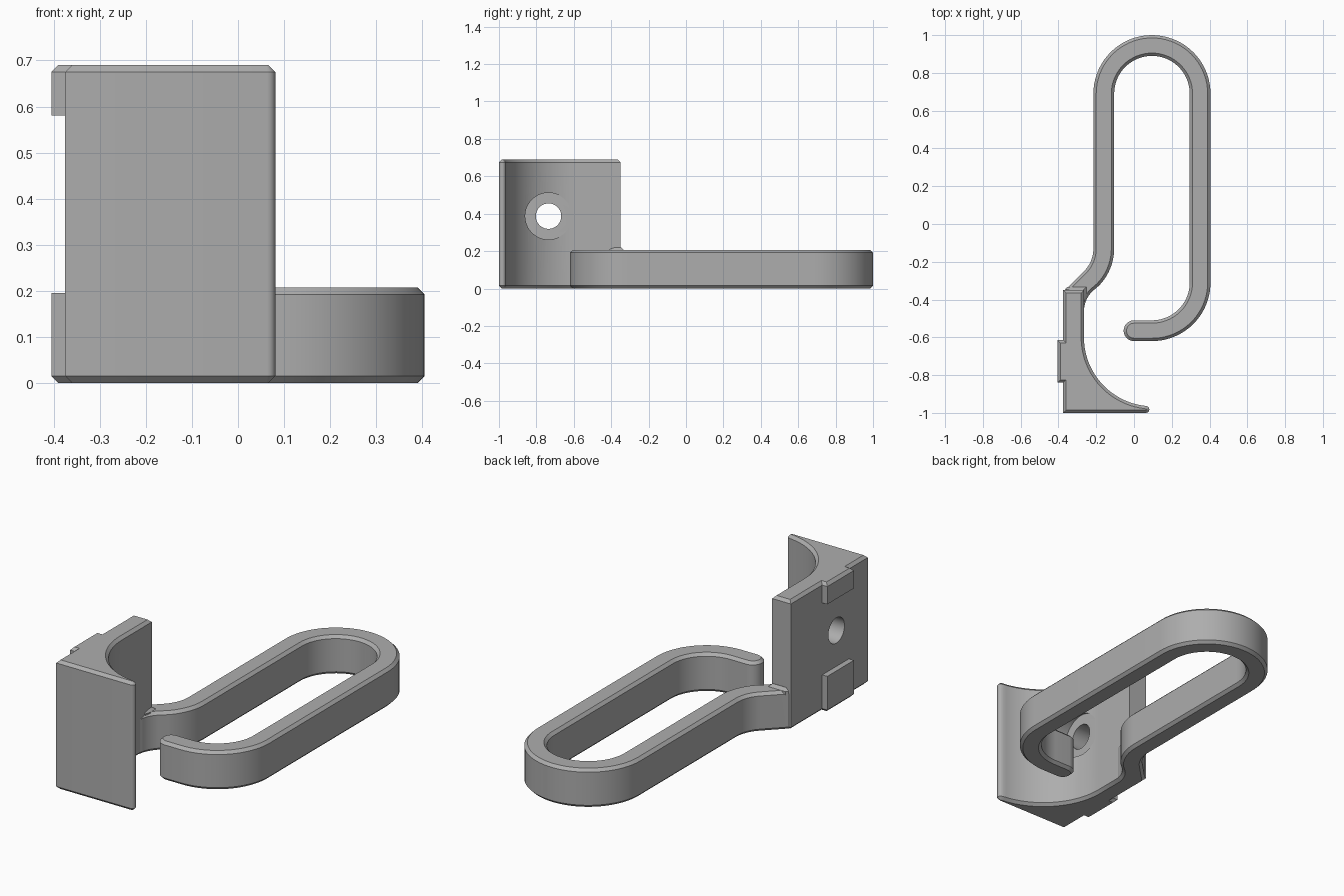
import bpy, bmesh, math

if "Cube" in bpy.data.objects:
    bpy.data.objects.remove(bpy.data.objects["Cube"])

grey = bpy.data.materials.new("grey")
grey.diffuse_color = (0.42, 0.42, 0.42, 1)
grey.use_nodes = True
grey.node_tree.nodes["Principled BSDF"].inputs["Base Color"].default_value = grey.diffuse_color


def arc(cx, cy, r, a0, a1, n=16):
    """Points along an arc, angles in degrees."""
    return [(cx + r * math.cos(math.radians(a0 + (a1 - a0) * i / n)),
             cy + r * math.sin(math.radians(a0 + (a1 - a0) * i / n))) for i in range(n + 1)]


def inset(pts, d):
    """Counterclockwise outline moved inward by d with mitred corners."""
    out = []
    for i, (x, y) in enumerate(pts):
        (px, py), (qx, qy) = pts[i - 1], pts[(i + 1) % len(pts)]
        l1, l2 = math.hypot(x - px, y - py), math.hypot(qx - x, qy - y)
        n1 = (-(y - py) / l1, (x - px) / l1)
        n2 = (-(qy - y) / l2, (qx - x) / l2)
        k = d / (1 + n1[0] * n2[0] + n1[1] * n2[1])
        out.append((x + (n1[0] + n2[0]) * k, y + (n1[1] + n2[1]) * k))
    return out


def prism(name, pts, z0, z1, c=0.015, top=True, bottom=True):
    """Extruded counterclockwise outline with chamfered rims."""
    pts = [p for i, p in enumerate(pts) if math.dist(p, pts[i - 1]) > 1e-4]
    small = inset(pts, c)
    levels = [(small, z0), (pts, z0 + c)] if bottom else [(pts, z0)]
    levels += [(pts, z1 - c), (small, z1)] if top else [(pts, z1)]
    bm = bmesh.new()
    rings = [[bm.verts.new((x, y, z)) for x, y in ring] for ring, z in levels]
    bm.faces.new(rings[0][::-1])
    bm.faces.new(rings[-1])
    for a, b in zip(rings, rings[1:]):
        for i in range(len(pts)):
            bm.faces.new((a[i - 1], a[i], b[i], b[i - 1]))
    me = bpy.data.meshes.new(name)
    bm.to_mesh(me)
    bm.free()
    me.materials.append(grey)
    ob = bpy.data.objects.new(name, me)
    bpy.context.collection.objects.link(ob)
    return ob


def volume(mesh):
    bm = bmesh.new()
    bm.from_mesh(mesh)
    v = bm.calc_volume(signed=True)
    bm.free()
    return v


def combine(target, other, op):
    """Apply a boolean; a part that cannot be merged stays a separate object."""
    backup = target.data.copy()
    before = volume(backup)
    bpy.context.view_layer.objects.active = target
    mod = target.modifiers.new(op, 'BOOLEAN')
    mod.operation, mod.object, mod.solver = op, other, 'EXACT'
    bpy.ops.object.modifier_apply(modifier=mod.name)
    after = volume(target.data)
    good = after > before * 0.999 if op == 'UNION' else before * 0.8 < after < before
    if not good:
        target.data = backup
    if good or op != 'UNION':
        bpy.data.objects.remove(other)


# Mounting block: square outside corner, concave inner curve, thin rounded lip
block = prism("hook_bracket",
              [(-0.375, -0.35), (-0.375, -1.0)]
              + arc(0.0633, -0.982, 0.018, -90, 84.5, 8)
              + arc(0.10, -0.60, 0.365, 264.2, 180, 28)
              + [(-0.265, -0.35)], 0, 0.69)

# Screw hole with flat-bottomed counterbore
for name, r, x0, x1 in (("screw_hole", 0.068, -0.6, 0.3), ("counterbore", 0.125, -0.264, 0.3)):
    bpy.ops.mesh.primitive_cylinder_add(vertices=48, radius=r, depth=x1 - x0,
                                        location=((x0 + x1) / 2, -0.735, 0.387),
                                        rotation=(0, math.pi / 2, 0))
    cutter = bpy.context.object
    cutter.name = name
    cutter.hide_render = True
    cutter.data.materials.append(grey)
    combine(block, cutter, 'DIFFERENCE')

# Locating tabs on the outer side
tab = [(-0.405, -0.84), (-0.32, -0.84), (-0.32, -0.615), (-0.405, -0.615)]
combine(block, prism("lower_tab", tab, 0, 0.195, top=False), 'UNION')
combine(block, prism("upper_tab", tab, 0.58, 0.69, bottom=False), 'UNION')

# Hook: open elongated loop with an offset neck
cx, ro, ri = 0.095, 0.31, 0.20
hook = prism("hook",
             arc(cx, 0.69, ro, 0, 180, 36)                # far end, outside
             + arc(-0.385, -0.13, 0.17, 0, -45, 10)       # neck, outside
             + [(-0.37, -0.355), (-0.36, -0.46), (-0.285, -0.475)]
             + arc(-0.115, -0.463, 0.15, 172, 135, 7)     # blend into block
             + arc(-0.385, -0.13, 0.28, -45, 0, 10)       # neck, inside
             + arc(cx, 0.69, ri, 180, 0, 32)              # far end, inside
             + arc(cx, -0.31, ri, 0, -90, 18)             # return bend, inside
             + arc(0.0, -0.565, 0.055, 90, 270, 14)       # rounded tip
             + arc(cx, -0.31, ro, -90, 0, 20),            # return bend, outside
             0, 0.207)
combine(block, hook, 'UNION')

# Small sloped fillet where the neck meets the block
fillet = prism("fillet",
               [(-0.32, -0.41), (-0.262, -0.41), (-0.252, -0.38),
                (-0.252, -0.334), (-0.355, -0.334), (-0.366, -0.345)],
               0.19, 0.222, bottom=False)
combine(block, fillet, 'UNION')

# Smooth curved walls, crisp chamfers
for ob in bpy.context.scene.objects:
    bpy.ops.object.select_all(action='DESELECT')
    ob.select_set(True)
    bpy.context.view_layer.objects.active = ob
    bpy.ops.object.shade_smooth_by_angle(angle=math.radians(30))
